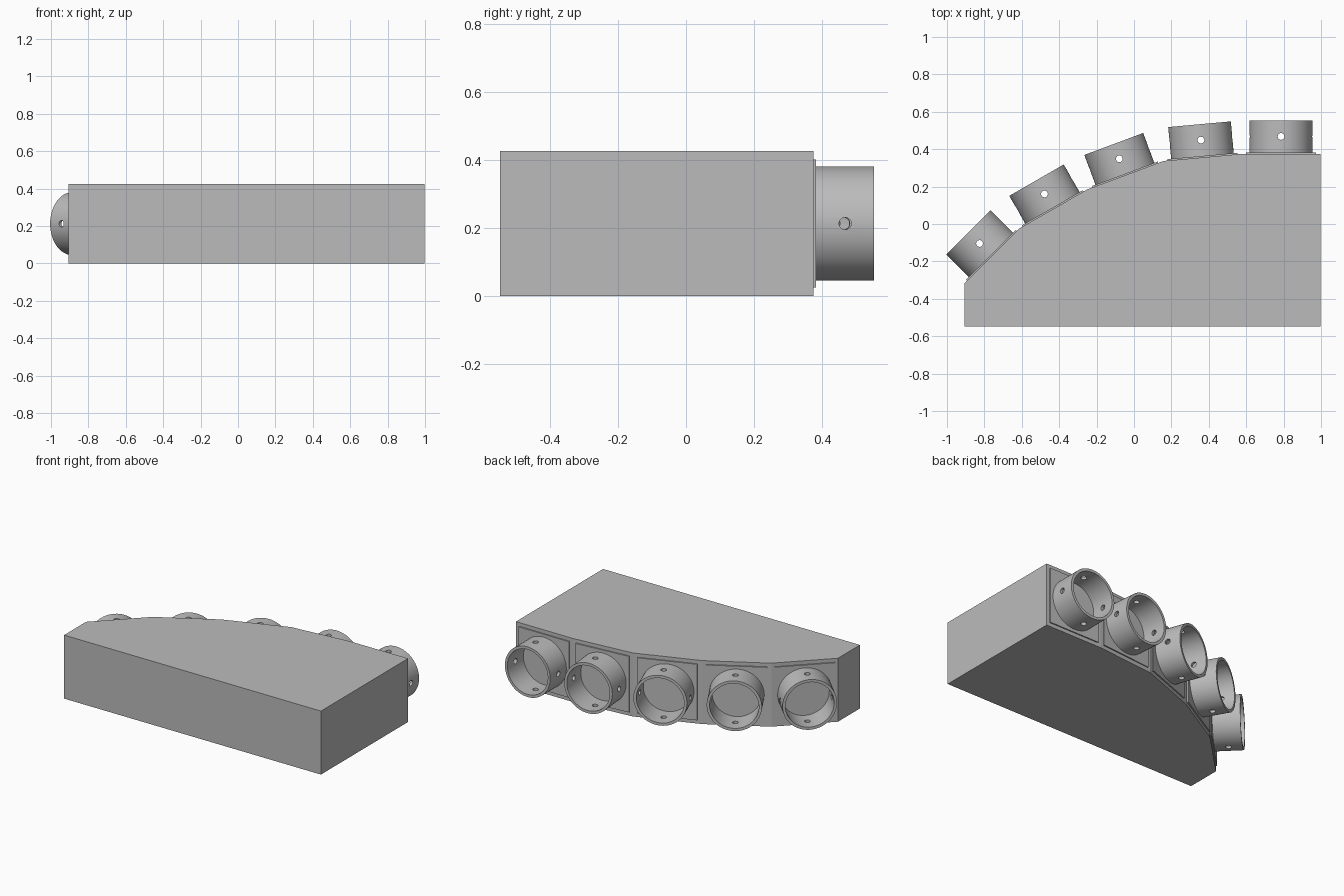
import bpy, bmesh, math
from mathutils import Matrix, Vector

if "Cube" in bpy.data.objects:
    bpy.data.objects.remove(bpy.data.objects["Cube"], do_unlink=True)

grey = bpy.data.materials.new("plain grey")
grey.use_nodes = True
grey.diffuse_color = (0.5, 0.5, 0.5, 1)
grey.node_tree.nodes["Principled BSDF"].inputs["Base Color"].default_value = (0.5, 0.5, 0.5, 1)

HEIGHT, MID = 0.425, 0.2125
PLATE, PLATE_T = 0.375, 0.008
R_OUT, R_IN, LENGTH, HOLE = 0.168, 0.15, 0.17, 0.018


def finish(name, bm):
    bmesh.ops.recalc_face_normals(bm, faces=bm.faces)
    mesh = bpy.data.meshes.new(name)
    bm.to_mesh(mesh)
    bm.free()
    mesh.materials.append(grey)
    obj = bpy.data.objects.new(name, mesh)
    bpy.context.collection.objects.link(obj)
    return obj


def extrude_outline(name, outline, vector):
    bm = bmesh.new()
    face = bm.faces.new([bm.verts.new(p) for p in outline])
    new = bmesh.ops.extrude_face_region(bm, geom=[face])["geom"]
    bmesh.ops.translate(bm, vec=vector, verts=[v for v in new if isinstance(v, bmesh.types.BMVert)])
    return finish(name, bm)


# Body with a faceted back
arc = [(0.997, 0.375), (0.575, 0.375), (0.158, 0.337), (-0.25, 0.185), (-0.615, -0.025), (-0.905, -0.315)]
outline = [(x, y, 0) for x, y in arc + [(-0.905, -0.547), (0.997, -0.547)]]
extrude_outline("body", outline, (0, 0, HEIGHT))


# Open tube along +y, spun from its wall section
def make_tube(name):
    bm = bmesh.new()
    section = [(R_IN, 0, 0), (R_OUT, 0, 0), (R_OUT, LENGTH, 0), (R_IN, LENGTH, 0)]
    verts = [bm.verts.new(p) for p in section]
    edges = [bm.edges.new((verts[i], verts[(i + 1) % 4])) for i in range(4)]
    bmesh.ops.spin(bm, geom=verts + edges, cent=(0, 0, 0), axis=(0, 1, 0),
                   angle=math.tau, steps=64, use_merge=True)
    bmesh.ops.remove_doubles(bm, verts=bm.verts, dist=0.0001)
    return finish(name, bm)


# Drill the four screw holes with two crossing rods
def drill(tube):
    for axis in "XY":
        bm = bmesh.new()
        turn = Matrix.Rotation(math.pi / 2, 4, "Y") if axis == "X" else Matrix()
        bmesh.ops.create_cone(bm, cap_ends=True, segments=20, radius1=HOLE, radius2=HOLE, depth=0.5,
                              matrix=Matrix.Translation((0, LENGTH / 2, 0)) @ turn)
        rod = finish("hole_cutter", bm)
        rod.hide_render = True
        cut = tube.modifiers.new("hole", "BOOLEAN")
        cut.operation, cut.solver, cut.object = "DIFFERENCE", "EXACT", rod
        bpy.context.view_layer.objects.active = tube
        bpy.ops.object.modifier_apply(modifier=cut.name)
        bpy.data.objects.remove(rod, do_unlink=True)
    bpy.ops.object.select_all(action="DESELECT")
    tube.select_set(True)
    bpy.ops.object.shade_smooth_by_angle(angle=math.radians(30))


master = make_tube("tube_1")
drill(master)

# A mounting plate and a tube on every facet
h = PLATE / 2
square = [(-h, 0, -h), (h, 0, -h), (h, 0, h), (-h, 0, h)]
for i, (a, b) in enumerate(zip(arc, arc[1:]), 1):
    a, b = Vector((*a, MID)), Vector((*b, MID))
    along = a - b
    frame = Matrix.Translation((a + b) / 2) @ Matrix.Rotation(math.atan2(along.y, along.x), 4, "Z")
    plate = extrude_outline(f"mounting_plate_{i}", square, (0, PLATE_T, 0))
    plate.matrix_world = frame
    tube = master
    if i > 1:
        tube = master.copy()
        tube.name = f"tube_{i}"
        bpy.context.collection.objects.link(tube)
    tube.matrix_world = frame @ Matrix.Translation((0, PLATE_T, 0))
